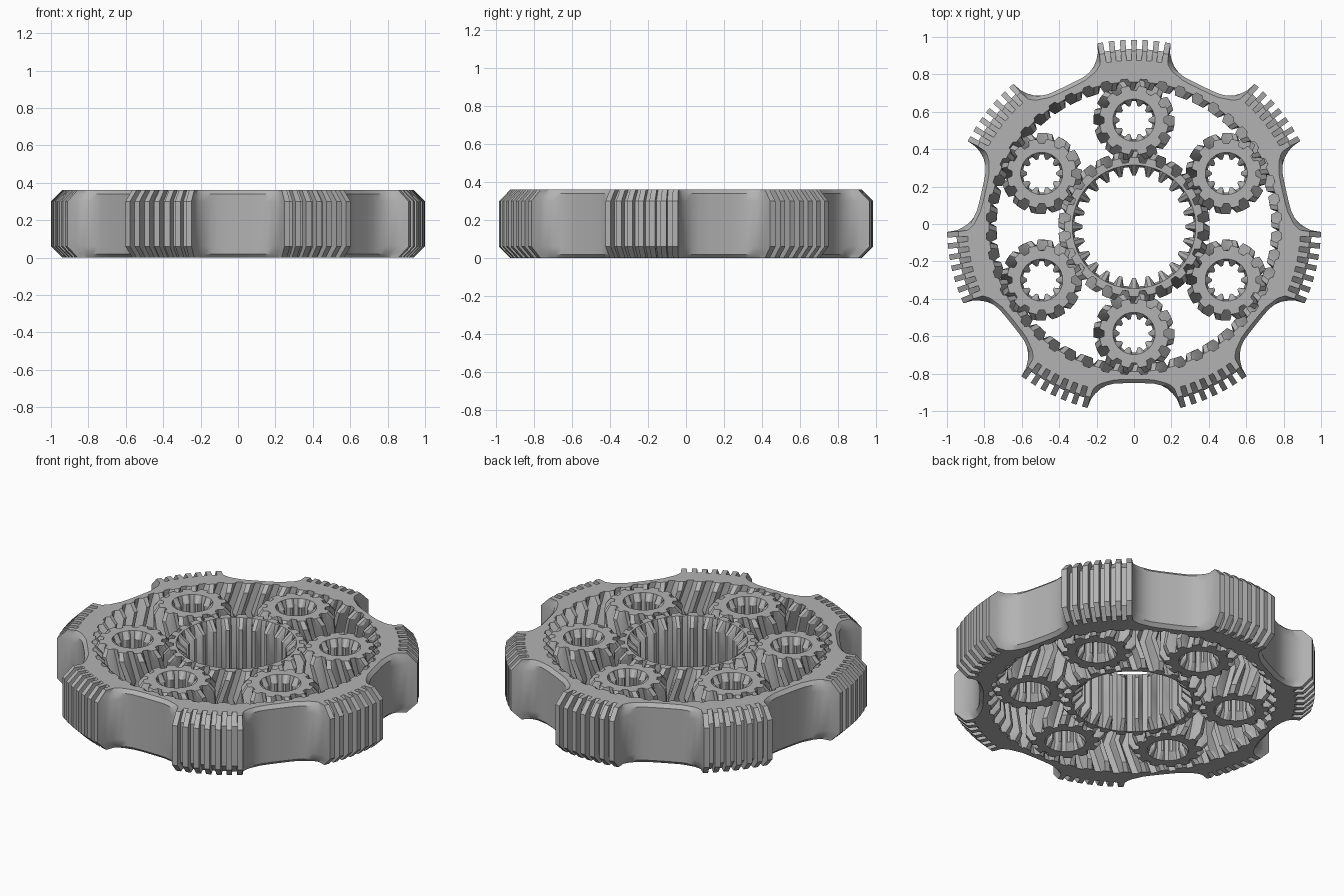
import bpy, bmesh
from math import cos, sin, radians

cube = bpy.data.objects.get("Cube")
if cube:
    bpy.data.objects.remove(cube, do_unlink=True)

HEIGHT = 0.36
MID = HEIGHT / 2
CENTRE_Y = -0.015
TWIST = 0.55          # herringbone shift at mid height, in tooth pitches

grey = bpy.data.materials.new("plain_grey")
grey.use_nodes = True
grey.diffuse_color = (0.45, 0.45, 0.45, 1)
grey.node_tree.nodes["Principled BSDF"].inputs["Base Color"].default_value = grey.diffuse_color


def toothed(count, root, tip, end_limit, chamfer, twist=0.0, phase=0.0):
    """Layers of a toothed wall; teeth are trapezoids, trimmed by a cone at both ends."""
    pitch = 360 / count
    half = [(-0.33, 0), (-0.24, 0.5), (-0.13, 1)]
    shape = half + [(-a, t) for a, t in reversed(half)]
    clip = min if tip > root else max
    layers = []
    for z in (0, chamfer, MID, HEIGHT - chamfer, HEIGHT):
        turn = twist * pitch * (1 - abs(z - MID) / MID)
        layer = []
        for i in range(count):
            for a, t in shape:
                r = root + (tip - root) * t
                if z in (0, HEIGHT):
                    r = clip(r, end_limit)
                ang = radians((i + a + phase) * pitch + turn)
                layer.append((r * cos(ang), r * sin(ang), z))
        layers.append(layer)
    return layers


def grip_wall(lobes=7):
    """Layers of the outer wall: ribbed grip lobes with smooth hollows between."""
    step, half_lobe, spans = 360 / lobes, 11.3, 13
    width = 2 * half_lobe / spans
    outline = []
    for i in range(spans):
        r = 0.95 if i % 2 else 1.0
        outline += [(-half_lobe + i * width, r), (-half_lobe + (i + 1) * width, r)]
    hollow = [(11.7, 0.95), (12.6, 0.917), (14, 0.885), (16, 0.86),
              (18.5, 0.845), (22, 0.838)]
    outline += hollow + [(step / 2, 0.836)]
    outline += [(step - a, r) for a, r in reversed(hollow)]
    layers = []
    for z in (0, 0.02, 0.06, HEIGHT - 0.06, HEIGHT - 0.02, HEIGHT):
        from_end = min(z, HEIGHT - z)
        layer = []
        for k in range(lobes):
            for a, r in outline:
                bevel = 0.02 + 0.04 * min(1, max(0, (r - 0.86) / 0.09))
                rr = r - max(0, bevel - from_end)
                ang = radians(90 + k * step + a)
                layer.append((rr * cos(ang), rr * sin(ang), z))
        layers.append(layer)
    return layers


def add_wall(bm, layers):
    """Skin the layers and return the edges of the bottom and top rims."""
    rows = [[bm.verts.new(p) for p in layer] for layer in layers]
    n = len(rows[0])
    for low, high in zip(rows, rows[1:]):
        for i in range(n):
            j = (i + 1) % n
            bm.faces.new((low[i], low[j], high[j], high[i]))
    return [[bm.edges.get((row[i], row[(i + 1) % n])) for i in range(n)]
            for row in (rows[0], rows[-1])]


def make_part(name, outside, inside):
    """Closed ring-shaped part between an outer and an inner wall."""
    bm = bmesh.new()
    outer_rims = add_wall(bm, outside)
    inner_rims = add_wall(bm, inside)
    for a, b in zip(outer_rims, inner_rims):
        bmesh.ops.triangle_fill(bm, use_beauty=True, use_dissolve=False, edges=a + b)
    bmesh.ops.recalc_face_normals(bm, faces=bm.faces[:])
    mesh = bpy.data.meshes.new(name)
    bm.to_mesh(mesh)
    bm.free()
    mesh.materials.append(grey)
    return place(name, mesh, 0, 0)


def place(name, mesh, x, y):
    obj = bpy.data.objects.new(name, mesh)
    obj.location = (x, y + CENTRE_Y, 0)
    bpy.context.collection.objects.link(obj)
    return obj


# Outer ring with grips outside and gear teeth inside
ring = make_part("outer_ring", grip_wall(),
                 toothed(48, 0.79, 0.735, 0.775, 0.04, TWIST))

# Central gear with a splined bore
sun = make_part("sun_gear",
                toothed(24, 0.345, 0.405, 0.372, 0.04, -TWIST),
                toothed(24, 0.32, 0.275, 0.33, 0.05))

# Six small gears between them
planet = make_part("planet_gear_1",
                   toothed(12, 0.16, 0.217, 0.185, 0.04, TWIST, 0.5),
                   toothed(10, 0.102, 0.078, 0.113, 0.04))
for obj in (ring, sun, planet):
    bpy.ops.object.select_all(action="DESELECT")
    obj.select_set(True)
    bpy.context.view_layer.objects.active = obj
    bpy.ops.object.shade_smooth_by_angle(angle=radians(25))

ORBIT = 0.57
planet.location = (0, ORBIT + CENTRE_Y, 0)
for k in range(1, 6):
    ang = radians(90 + 60 * k)
    place(f"planet_gear_{k + 1}", planet.data, ORBIT * cos(ang), ORBIT * sin(ang))
